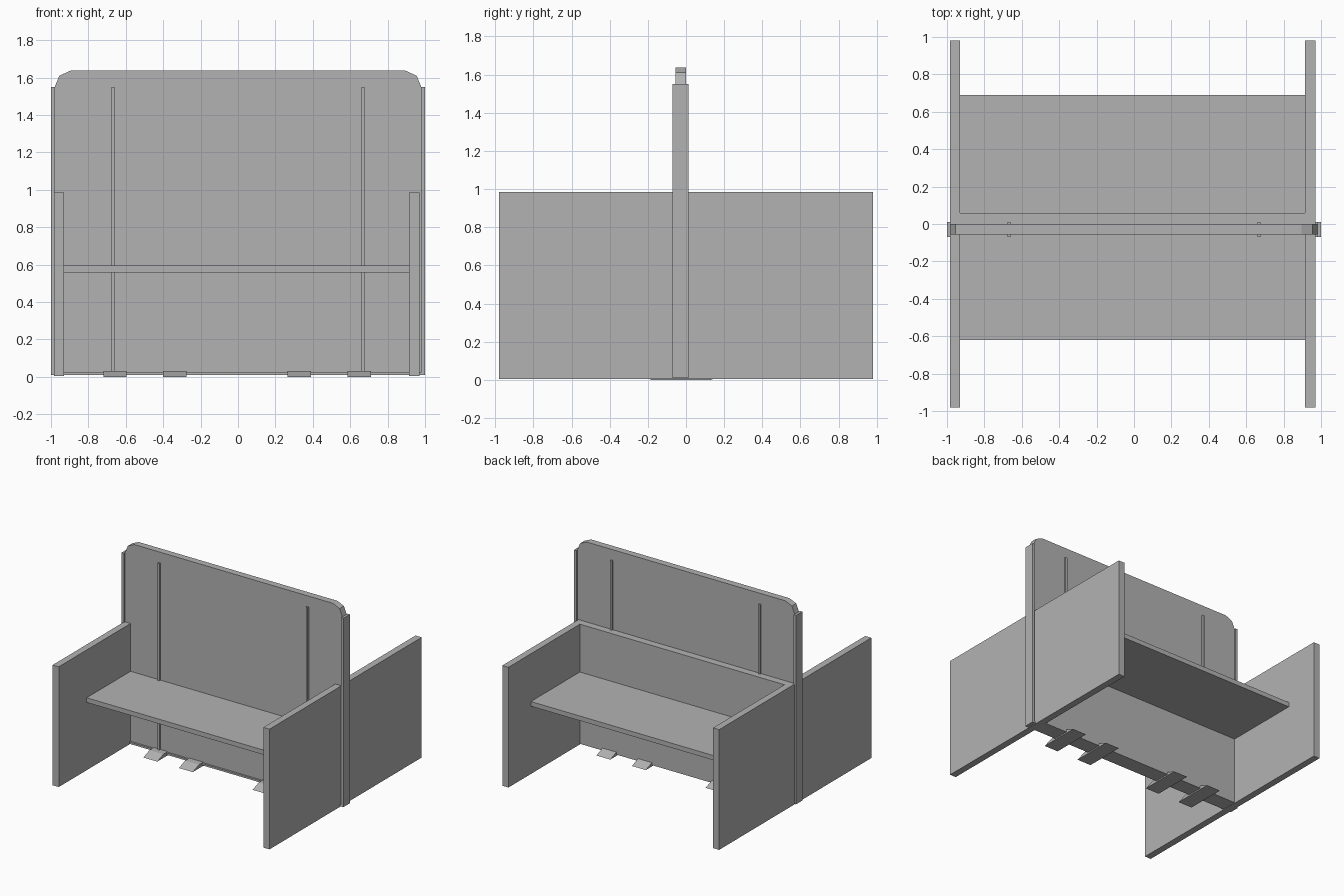
import bpy
import bmesh

if "Cube" in bpy.data.objects:
    bpy.data.objects.remove(bpy.data.objects["Cube"])

grey = bpy.data.materials.new("plain grey")
grey.diffuse_color = (0.45, 0.45, 0.45, 1)
grey.use_nodes = True
grey.node_tree.nodes["Principled BSDF"].inputs["Base Color"].default_value = grey.diffuse_color


def finish(name, bm):
    bmesh.ops.recalc_face_normals(bm, faces=bm.faces[:])
    mesh = bpy.data.meshes.new(name)
    bm.to_mesh(mesh)
    bm.free()
    mesh.materials.append(grey)
    obj = bpy.data.objects.new(name, mesh)
    bpy.context.collection.objects.link(obj)
    return obj


def box(name, x, y, z):
    """Box from (min, max) ranges."""
    bm = bmesh.new()
    bmesh.ops.create_cube(bm, size=1)
    for v in bm.verts:
        v.co = [r[0] if c < 0 else r[1] for c, r in zip(v.co, (x, y, z))]
    return finish(name, bm)


def prism(name, points, offset):
    """Flat outline pushed along an offset vector."""
    bm = bmesh.new()
    face = bm.faces.new([bm.verts.new(p) for p in points])
    out = bmesh.ops.extrude_face_region(bm, geom=[face])
    verts = [g for g in out["geom"] if isinstance(g, bmesh.types.BMVert)]
    bmesh.ops.translate(bm, verts=verts, vec=offset)
    return finish(name, bm)


# Tall divider board with clipped upper corners
right_side = [(0.98, 0.025), (0.98, 1.55), (0.955, 1.61), (0.895, 1.637)]
outline = right_side + [(-x, z) for x, z in reversed(right_side)]
prism("divider_board", [(x, -0.055, z) for x, z in outline], (0, 0.055, 0))

# Edge trim: bottom rail, end posts and narrow upright strips
trim_y = (-0.07, 0.012)
box("bottom_rail", (-0.98, 0.98), trim_y, (0.01, 0.025))
for side, s in (("left", -1), ("right", 1)):
    box(side + "_end_post", sorted((s * 0.98, s * 1.0)), trim_y, (0.01, 1.55))
    box(side + "_strip", sorted((s * 0.66, s * 0.677)), trim_y, (0.025, 1.55))

# Side panels
box("left_side_panel", (-0.985, -0.93), (-0.98, 0.98), (0.005, 0.985))
box("right_side_panel", (0.915, 0.97), (-0.98, 0.98), (0.005, 0.985))

# Back panel and the two desk tops between the side panels
inner = (-0.93, 0.915)
box("back_panel", inner, (0.0, 0.06), (0.01, 0.985))
box("front_desk_top", inner, (-0.62, -0.055), (0.557, 0.595))
box("back_desk_top", inner, (0.06, 0.69), (0.557, 0.595))

# Sloped feet under the divider
foot = [(-0.19, 0), (-0.11, 0.03), (0.06, 0.03), (0.14, 0)]
for i, x in enumerate((-0.72, -0.40, 0.265, 0.585)):
    prism(f"foot_{i + 1}", [(x, y, z) for y, z in foot], (0.125, 0, 0))
